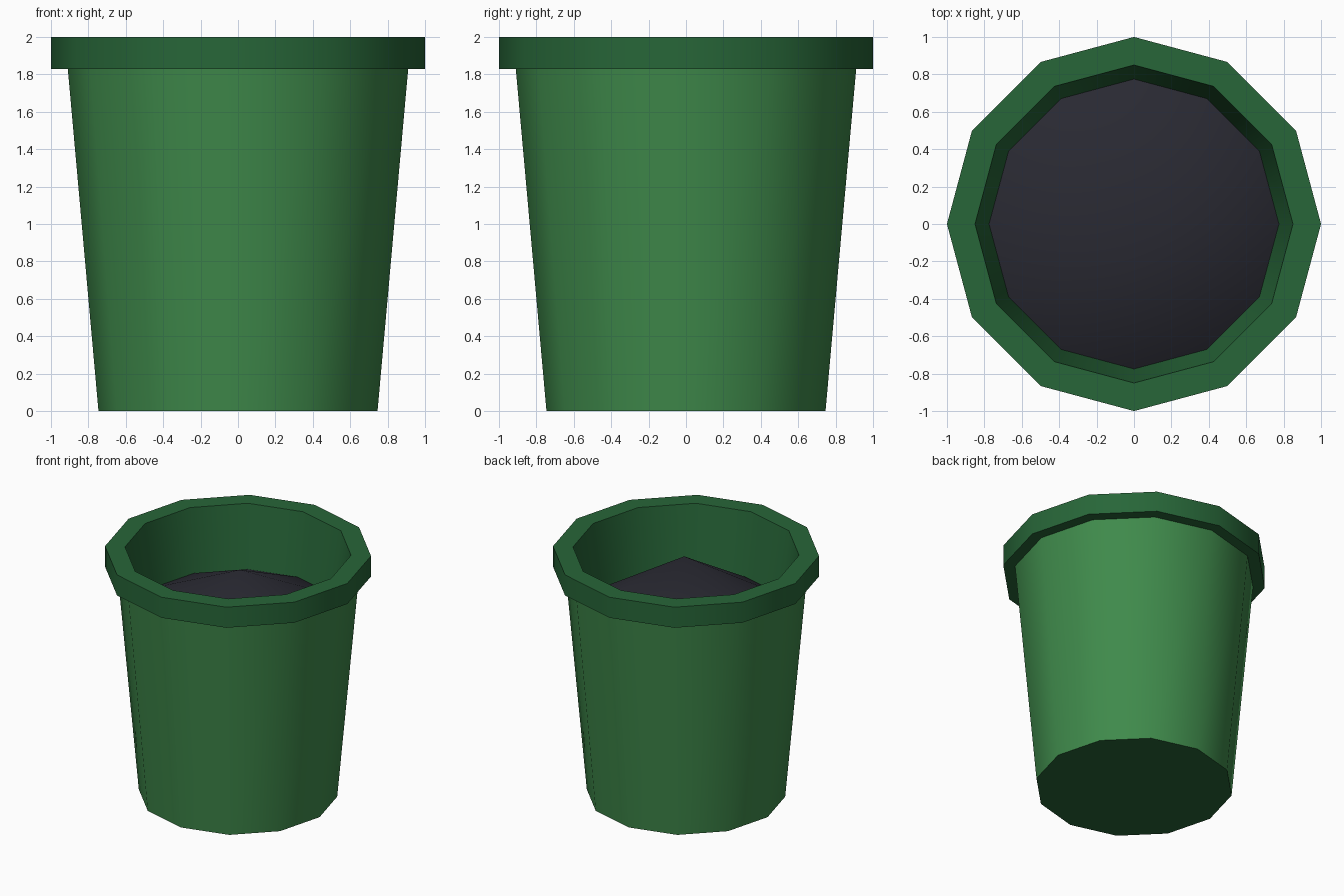
import bpy, bmesh, math

cube = bpy.data.objects.get("Cube")
if cube:
    bpy.data.objects.remove(cube, do_unlink=True)

SIDES = 12


def material(name, hex_code):
    """Flat material from a display colour, stored as linear values."""
    srgb = [int(hex_code[i:i + 2], 16) / 255 for i in (0, 2, 4)]
    colour = [c / 12.92 if c <= 0.04045 else ((c + 0.055) / 1.055) ** 2.4 for c in srgb] + [1]
    mat = bpy.data.materials.new(name)
    mat.use_nodes = True
    mat.diffuse_color = colour
    mat.node_tree.nodes["Principled BSDF"].inputs["Base Color"].default_value = colour
    return mat


def ring(bm, radius, z):
    angles = [2 * math.pi * i / SIDES for i in range(SIDES)]
    return [bm.verts.new((radius * math.cos(a), radius * math.sin(a), z)) for a in angles]


def bridge(bm, lower, upper):
    for i in range(SIDES):
        j = (i + 1) % SIDES
        bm.faces.new((lower[i], lower[j], upper[j], upper[i]))


def finish(bm, name, mats, angle=40):
    mesh = bpy.data.meshes.new(name)
    bm.to_mesh(mesh)
    bm.free()
    obj = bpy.data.objects.new(name, mesh)
    bpy.context.collection.objects.link(obj)
    for mat in mats:
        mesh.materials.append(mat)
    bpy.ops.object.select_all(action="DESELECT")
    obj.select_set(True)
    bpy.context.view_layer.objects.active = obj
    bpy.ops.object.shade_smooth_by_angle(angle=math.radians(angle))


body_green = material("pot green", "3F8A4B")
rim_green = material("rim dark green", "276638")
soil_dark = material("soil dark grey", "292932")

# Tapered outer wall with a closed base in the darker green
bm = bmesh.new()
base, top = ring(bm, 0.746, 0), ring(bm, 0.91, 1.83)
bridge(bm, base, top)
bm.faces.new(base[::-1]).material_index = 1
finish(bm, "pot_body", [body_green, rim_green])

# Overhanging rim, running over the lip and down the inside to the soil
bm = bmesh.new()
profile = [(0.91, 1.83), (1, 1.83), (1, 2), (0.85, 2), (0.775, 1.49)]
rings = [ring(bm, r, z) for r, z in profile]
for lower, upper in zip(rings, rings[1:]):
    bridge(bm, lower, upper)
finish(bm, "rim_and_inner_wall", [rim_green])

# Heaped soil with an off-centre peak
bm = bmesh.new()
edge = ring(bm, 0.775, 1.49)
peak = bm.verts.new((0.08, -0.09, 1.9))
for i in range(SIDES):
    bm.faces.new((edge[i], edge[(i + 1) % SIDES], peak))
finish(bm, "soil_heap", [soil_dark], 60)
